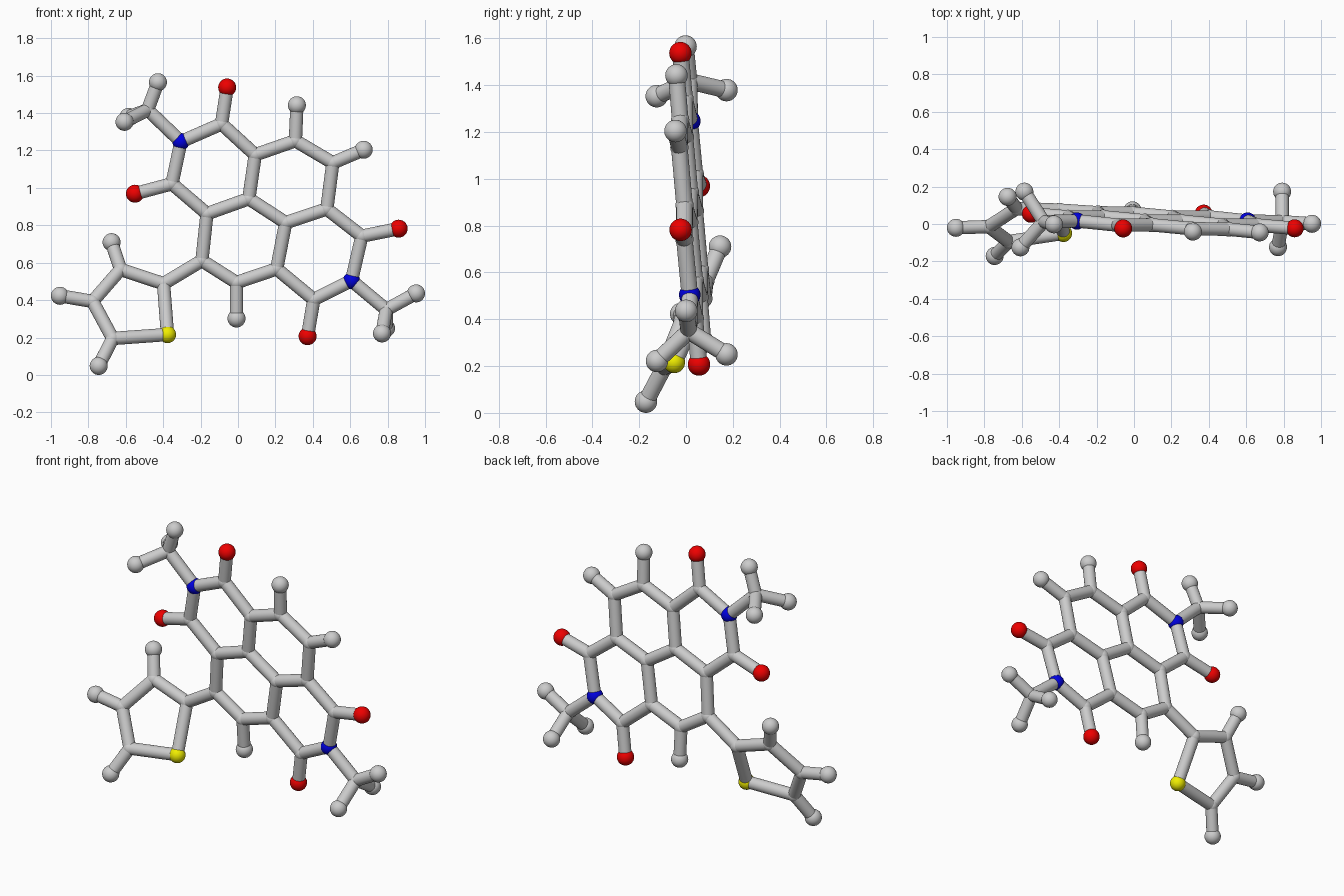
import bpy
from mathutils import Vector
from itertools import combinations

if "Cube" in bpy.data.objects:
    bpy.data.objects.remove(bpy.data.objects["Cube"])

BOND_R = 0.0355
RADIUS = {"carbon": 0.039, "hydrogen": 0.048, "oxygen": 0.048, "nitrogen": 0.046, "sulfur": 0.046}
COLOUR = {"oxygen": (0.85, 0, 0, 1), "nitrogen": (0, 0, 0.75, 1), "sulfur": (0.87, 0.85, 0, 1)}

mats = {}
for kind, col in COLOUR.items():
    mats[kind] = bpy.data.materials.new(kind + "_colour")
    mats[kind].diffuse_color = col


def fused_plane(x, z):
    return Vector((x + 0.002, 0.097 - 0.066 * x - 0.081 * z, z - 0.003))


def side_ring_plane(x, z):
    return Vector((x, -0.108 + 0.116 * x + 0.466 * z, z - 0.002))


# Flat fused ring system, (x, z) in its tilted plane
fused = {
    "carbon": [(-.09, 1.345), (.09, 1.18), (.305, 1.255), (.505, 1.137), (.473, .89), (.253, .817),
               (.056, .945), (-.168, .865), (-.355, 1.025), (-.195, .614), (-.01, .497),
               (.205, .57), (.403, .406), (.66, .745)],
    "nitrogen": [(-.307, 1.25), (.605, .507)],
    "oxygen": [(-.06, 1.54), (.857, .785), (-.553, .972), (.37, .21)],
    "hydrogen": [(.313, 1.445), (.67, 1.207), (-.01, .305)],
}
# Twisted five-sided side ring
side_ring = {
    "carbon": [(-.398, .49), (-.628, .566), (-.777, .395), (-.67, .197)],
    "sulfur": [(-.377, .218)],
    "hydrogen": [(-.676, .712), (-.952, .425), (-.745, .05)],
}
atoms = [(k, fused_plane(*p)) for k, pts in fused.items() for p in pts]
atoms += [(k, side_ring_plane(*p)) for k, pts in side_ring.items() for p in pts]
# Two three-pronged end groups
atoms += [("carbon", Vector(p)) for p in [(-.483, .013, 1.417), (.793, .012, .349)]]
atoms += [("hydrogen", Vector(p)) for p in [
    (-.428, -.002, 1.565), (-.607, -.125, 1.353), (-.586, .173, 1.379),
    (.952, .001, .436), (.77, -.124, .222), (.792, .173, .25)]]

# Atom balls
for kind, pos in atoms:
    bpy.ops.mesh.primitive_uv_sphere_add(segments=32, ring_count=16, radius=RADIUS[kind], location=pos)
    ball = bpy.context.object
    ball.name = kind + "_ball"
    bpy.ops.object.shade_smooth()
    if kind in mats:
        ball.data.materials.append(mats[kind])

# Bond rods between neighbouring atoms
ENDS = ("hydrogen", "oxygen")
for (ka, a), (kb, b) in combinations(atoms, 2):
    d = b - a
    if d.length > 0.31 or (ka in ENDS and kb in ENDS):
        continue
    bpy.ops.mesh.primitive_cylinder_add(vertices=24, radius=BOND_R, depth=d.length, location=(a + b) / 2,
                                        rotation=d.to_track_quat("Z", "Y").to_euler())
    bpy.context.object.name = "bond_rod"
    bpy.ops.object.shade_smooth_by_angle()

for m in bpy.data.materials:
    if m.users and not m.is_grease_pencil:
        m.use_nodes = True
        m.node_tree.nodes["Principled BSDF"].inputs["Base Color"].default_value = m.diffuse_color
